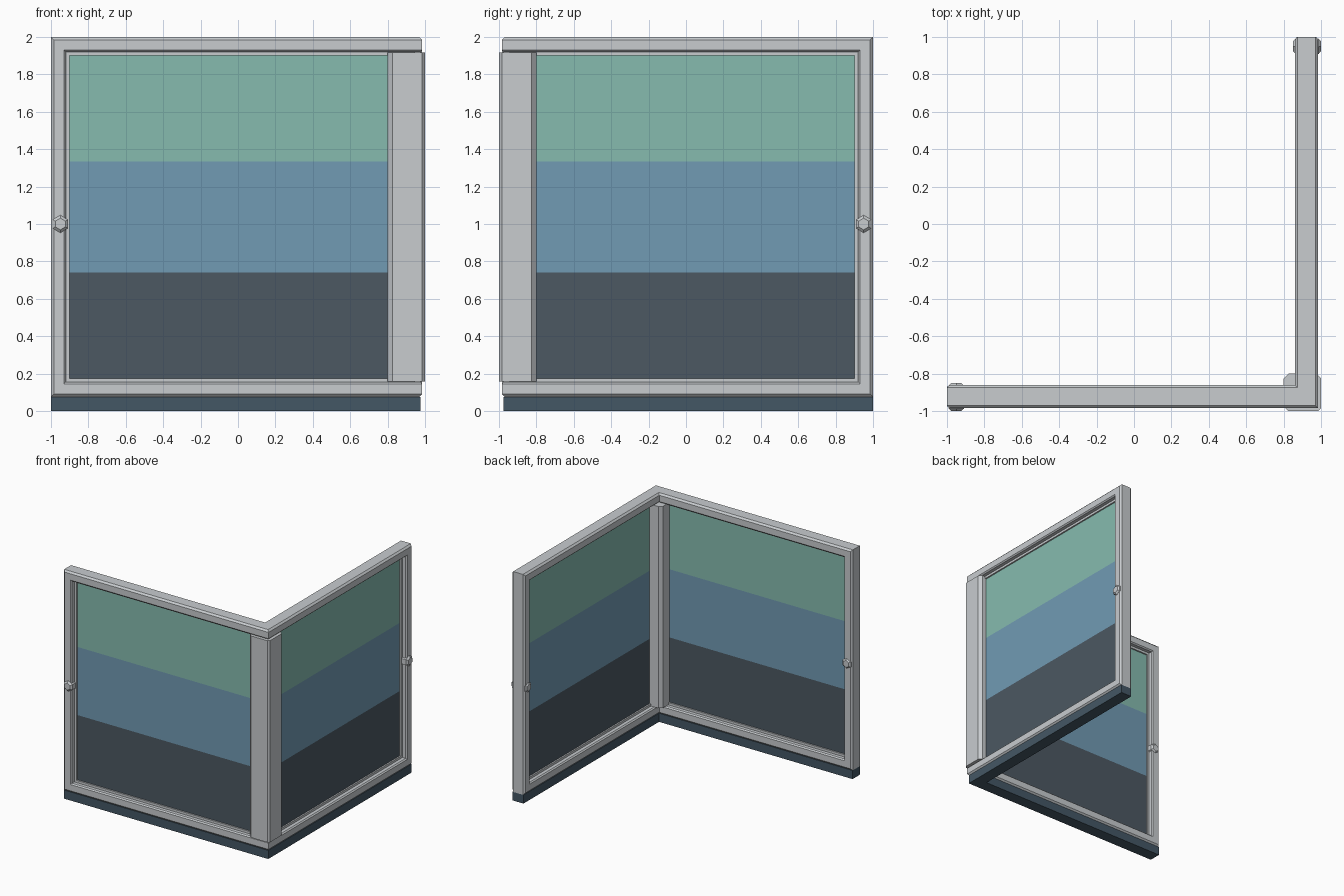
import bpy, bmesh, math
from mathutils import Matrix

if "Cube" in bpy.data.objects:
    bpy.data.objects.remove(bpy.data.objects["Cube"])


def material(name, rgb):
    m = bpy.data.materials.new(name)
    lin = [((c / 255 + 0.055) / 1.055) ** 2.4 for c in rgb]
    m.diffuse_color = (*lin, 1)
    m.use_nodes = True
    m.node_tree.nodes["Principled BSDF"].inputs["Base Color"].default_value = m.diffuse_color
    return m


METAL = material("pale grey metal", (200, 204, 207))
BASE = material("dark slate base", (68, 87, 101))
GREEN = material("green glass", (134, 187, 175))
BLUE = material("blue glass", (113, 155, 180))
DARK = material("dark glass", (76, 88, 98))


def finish(bm, name, *mats):
    bmesh.ops.recalc_face_normals(bm, faces=bm.faces)
    me = bpy.data.meshes.new(name)
    bm.to_mesh(me)
    bm.free()
    for m in mats:
        me.materials.append(m)
    ob = bpy.data.objects.new(name, me)
    bpy.context.collection.objects.link(ob)
    return ob


def fold(x, y, z):
    """Reflect a point of the front wall onto the right wall."""
    return (-y, -x, z)


def prism(name, outline, z0, z1, mat):
    bm = bmesh.new()
    face = bm.faces.new([bm.verts.new((x, y, z0)) for x, y in outline])
    ext = bmesh.ops.extrude_face_region(bm, geom=[face])["geom"]
    bmesh.ops.translate(bm, vec=(0, 0, z1 - z0),
                        verts=[v for v in ext if isinstance(v, bmesh.types.BMVert)])
    return finish(bm, name, mat)


# Window frame: one bevelled profile swept round both walls, mitred at the corner
PROFILE = [(0, -.97), (0, -.875), (.015, -.86), (.07, -.86), (.08, -.87), (.08, -.9),
           (.1, -.9), (.1, -.945), (.08, -.945), (.08, -.975), (.07, -.985), (.015, -.985)]
Z0, Z1 = 0.075, 2.0
bm = bmesh.new()
rings = [[], [], [], [], [], []]
for a, y in PROFILE:
    lo, hi, end = Z0 + a, Z1 - a, -1 + a
    pts = [(end, y, lo), (-y, y, lo), fold(end, y, lo),
           fold(end, y, hi), (-y, y, hi), (end, y, hi)]
    for ring, p in zip(rings, pts):
        ring.append(bm.verts.new(p))
n = len(PROFILE)
for i in range(6):
    r, s = rings[i], rings[(i + 1) % 6]
    for j in range(n):
        k = (j + 1) % n
        bm.faces.new((r[j], r[k], s[k], s[j]))
finish(bm, "window_frame", METAL)

# Dark base strip under the frame
prism("base", [(-1, -.975), (.975, -.975), (.975, 1), (.87, 1), (.87, -.87), (-1, -.87)],
      0, Z0, BASE)

# Chamfered corner post
c, e = 0.026, 0.016
prism("corner_post", [(.8 + c, -1), (1 - e, -1), (1, -1 + e), (1, -.8 - c),
                      (1 - c, -.8), (.8 + c, -.8), (.8, -.8 - c), (.8, -1 + c)],
      0.157, 1.918, METAL)

# Glass panes, cut into three colour bands by height
for side in ("front", "right"):
    bm = bmesh.new()
    bmesh.ops.create_cube(bm, size=1, matrix=Matrix.Translation((-.02, -.9225, 1.0375))
                          @ Matrix.Diagonal((1.77, .02, 1.74, 1)))
    for h in (.74, 1.335):
        bmesh.ops.bisect_plane(bm, geom=bm.verts[:] + bm.edges[:] + bm.faces[:],
                               plane_co=(0, 0, h), plane_no=(0, 0, 1))
    for f in bm.faces:
        z = f.calc_center_median().z
        f.material_index = 0 if z < .74 else 1 if z < 1.335 else 2
    if side == "right":
        for v in bm.verts:
            v.co = fold(*v.co)
    finish(bm, side + "_glass", DARK, BLUE, GREEN)

# Hexagonal bolts through the free end stiles
for side in ("front", "right"):
    bm = bmesh.new()
    rings = []
    for y, r in ((-1, .031), (-.987, .047), (-.863, .047), (-.85, .031)):
        ring = []
        for i in range(6):
            t = math.radians(90 + 60 * i)
            p = (-.95 + r * math.cos(t), y, 1 + r * math.sin(t))
            ring.append(bm.verts.new(p if side == "front" else fold(*p)))
        rings.append(ring)
    for r, s in zip(rings, rings[1:]):
        for i in range(6):
            j = (i + 1) % 6
            bm.faces.new((r[i], r[j], s[j], s[i]))
    bm.faces.new(rings[0])
    bm.faces.new(rings[-1])
    finish(bm, side + "_bolt", METAL)
